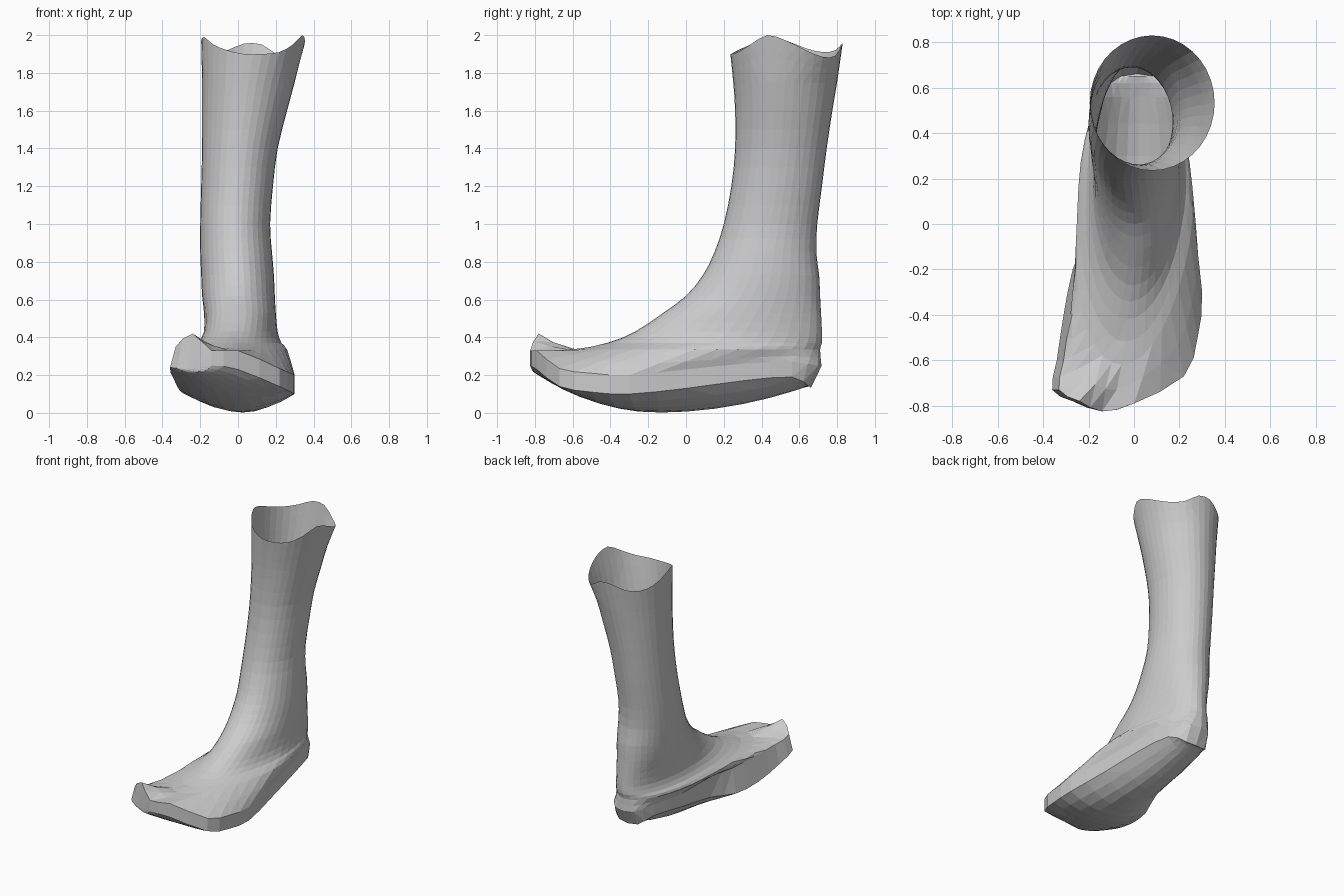
import bpy
import bmesh
import math
from mathutils import Vector

cube = bpy.data.objects.get("Cube")
if cube:
    bpy.data.objects.remove(cube)

grey = bpy.data.materials.new("plain grey")
grey.use_nodes = True
color = (0.6, 0.6, 0.6, 1)
grey.diffuse_color = color
grey.node_tree.nodes["Principled BSDF"].inputs["Base Color"].default_value = color

# Foot outline from the toe, round the left side to the heel and back:
# x, y, height of the sole edge, height of the upper edge
OUTLINE = [
    (-.14, -.825, .25, .33), (0, -.79, .23, .33), (.22, -.67, .14, .235),
    (.28, -.5, .11, .21), (.3, -.3, .1, .2), (.26, 0, .13, .23),
    (.22, .3, .17, .26), (.17, .56, .19, .27), (.09, .65, .14, .25),
    (-.06, .65, .14, .25), (-.13, .56, .19, .27), (-.18, .3, .17, .27),
    (-.2, 0, .13, .28), (-.27, -.2, .1, .28), (-.31, -.4, .12, .3),
    (-.34, -.6, .18, .32), (-.36, -.73, .24, .35), (-.27, -.78, .23, .42)]

# Rings above the foot edge: front y, back y, height, right x, left x, toe skew
RINGS = [
    (-.62, .71, .335, -.25, .26, -.06), (-.42, .72, .37, -.21, .23, -.04),
    (-.27, .72, .43, -.18, .21, -.02), (-.12, .715, .53, -.18, .2, 0),
    (0, .71, .62, -.19, .195, 0), (.09, .705, .73, -.195, .19, 0),
    (.15, .69, .85, -.2, .18, 0), (.2, .695, 1, -.2, .17, 0),
    (.24, .72, 1.2, -.195, .185, 0), (.26, .745, 1.4, -.19, .21, 0),
    (.26, .775, 1.6, -.19, .26, 0), (.25, .8, 1.75, -.19, .3, 0),
    (.235, .83, 1.9, -.195, .355, 0)]

# Wavy rim heights in the same order round the shaft
RIM = [1.9, 1.91, 1.95, 2, 1.97, 1.92, 1.885, 1.89, 1.95,
       1.955, 1.92, 1.91, 1.93, 1.97, 1.99, 1.95, 1.92, 1.9]


def spline(points, steps, closed):
    """Catmull-Rom refinement of a list of vectors."""
    n = len(points)
    pick = (lambda i: points[i % n]) if closed else (lambda i: points[max(0, min(n - 1, i))])
    out = []
    for i in range(n if closed else n - 1):
        a, b, c, d = (pick(i + k) for k in (-1, 0, 1, 2))
        for s in range(steps):
            t = s / steps
            out.append(b + (c - a) * (t / 2) + (2 * a - 5 * b + 4 * c - d) * (t * t / 2)
                       + (3 * b - a - 3 * c + d) * (t ** 3 / 2))
    return out if closed else out + [points[-1].copy()]


def ring(front, back, z, right, left, skew):
    points = []
    for i in range(len(OUTLINE)):
        angle = math.tau * (i + .5) / len(OUTLINE)
        forward = math.cos(angle)
        x = (left + right) / 2 + (left - right) / 2 * math.sin(angle)
        y = (front + back) / 2 - (back - front) / 2 * forward
        points.append(Vector((x + skew * max(forward, 0), y, z)))
    return points


def loft(name, rows):
    """Skin closed rows of equal length; merged points close the ends."""
    bm = bmesh.new()
    grid = [[bm.verts.new(p) for p in row] for row in rows]
    n = len(rows[0])
    for low, high in zip(grid, grid[1:]):
        for j in range(n):
            k = (j + 1) % n
            bm.faces.new((low[j], low[k], high[k], high[j]))
    bmesh.ops.remove_doubles(bm, verts=bm.verts, dist=.0008)
    bmesh.ops.triangulate(bm, faces=bm.faces)
    bmesh.ops.recalc_face_normals(bm, faces=bm.faces)
    mesh = bpy.data.meshes.new(name)
    bm.to_mesh(mesh)
    bm.free()
    mesh.materials.append(grey)
    obj = bpy.data.objects.new(name, mesh)
    bpy.context.collection.objects.link(obj)
    return obj


sole_edge = spline([Vector((x, y, low)) for x, y, low, high in OUTLINE], 2, True)

# The upper edge sits a little inside at the right and further back at the heel
upper_edge = []
for x, y, low, high in OUTLINE:
    inset = .03 if x < -.22 else 0
    upper_edge.append(Vector((x + inset, y + (.05 if y > .6 else 0), high)))

# Upper: toe, instep, heel and shaft in one skin
rows = [upper_edge] + [ring(*r) for r in RINGS]
for point, height in zip(rows[-1], RIM):
    point.z = height
rows = [spline(row, 2, True) for row in rows]
columns = [spline(list(column), 2, False) for column in zip(*rows)]
upper = [list(row) for row in zip(*columns)]
loft("boot_upper", [sole_edge] + upper)

# Sole: curves down from its edge to a rocker-shaped keel
count = len(sole_edge)
keel = []
for j, p in enumerate(sole_edge):
    mid = (p + sole_edge[(count - 2 - j) % count]) / 2
    bend = .5 if mid.y < -.15 else .22
    mid.z = min(mid.z, .002 + bend * (mid.y + .15) ** 2)
    keel.append(mid)
sole_rows = []
for f in (0, .25, .5, .75, 1):
    row = []
    for p, q in zip(sole_edge, keel):
        point = p.lerp(q, f)
        point.z = p.z + (q.z - p.z) * (1 - (1 - f) ** 2)
        row.append(point)
    sole_rows.append(row)
loft("boot_sole", sole_rows)
